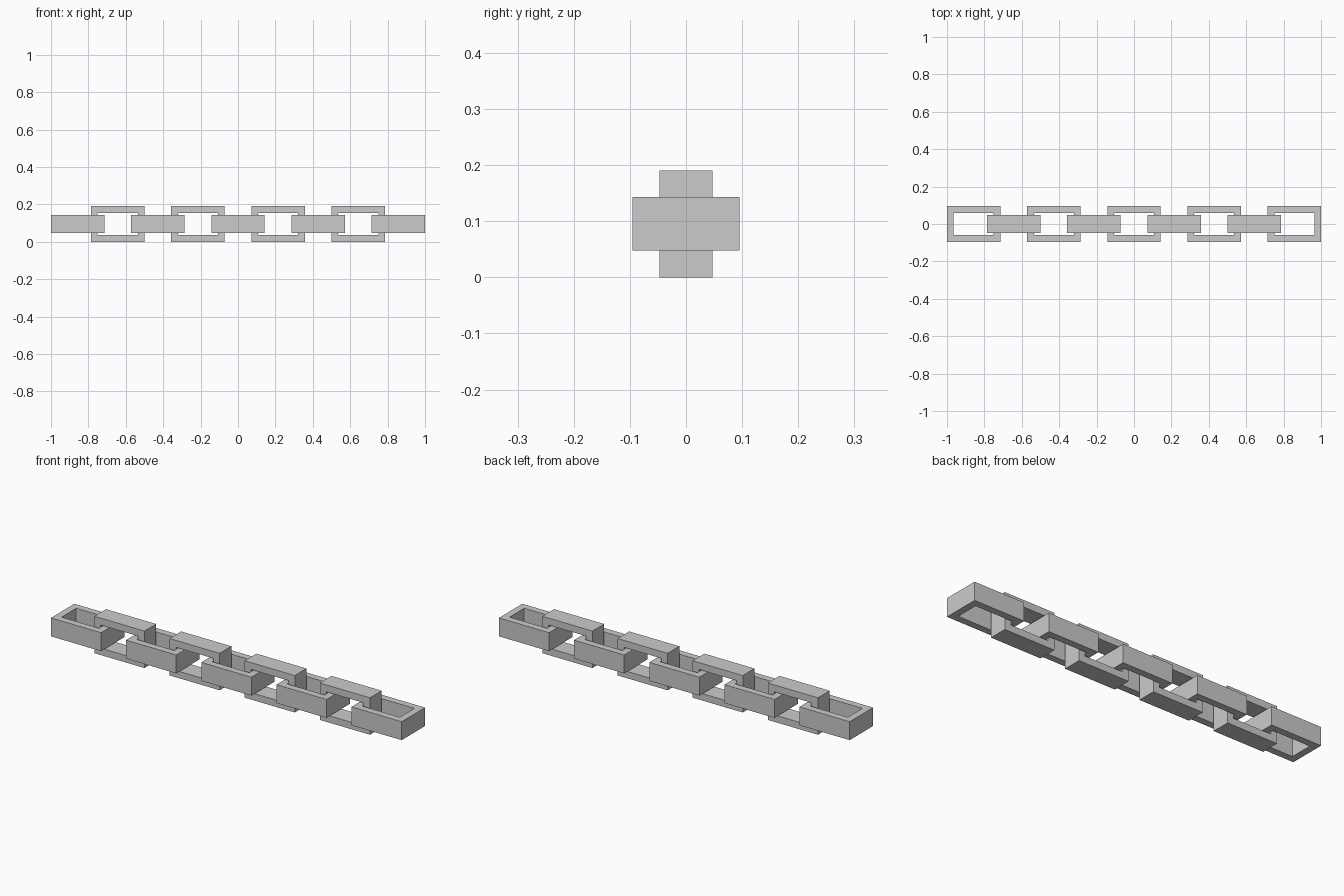
import bpy, bmesh
from math import pi

if "Cube" in bpy.data.objects:
    bpy.data.objects.remove(bpy.data.objects["Cube"])

COUNT = 9
LENGTH, WIDTH, DEPTH = 2 / 7, 4 / 21, 2 / 21   # outer size of one link
BAR = 1 / 28                                   # bar thickness
PITCH = LENGTH - 2 * BAR                       # neighbouring ends just touch


def link_mesh():
    """Rectangular ring lying flat, extruded to its depth."""
    bm = bmesh.new()
    corners = [(-1, -1), (1, -1), (1, 1), (-1, 1)]

    def loop(inset):
        return [bm.verts.new((sx * (LENGTH / 2 - inset), sy * (WIDTH / 2 - inset), -DEPTH / 2))
                for sx, sy in corners]

    outer, inner = loop(0), loop(BAR)
    for i in range(4):
        j = (i + 1) % 4
        bm.faces.new((outer[i], outer[j], inner[j], inner[i]))
    ring = bmesh.ops.extrude_face_region(bm, geom=bm.faces[:])
    top = [v for v in ring["geom"] if isinstance(v, bmesh.types.BMVert)]
    bmesh.ops.translate(bm, vec=(0, 0, DEPTH), verts=top)
    # make sure the ring is closed underneath
    bmesh.ops.recalc_face_normals(bm, faces=bm.faces)
    if any(e.is_boundary for e in bm.edges):
        for i in range(4):
            j = (i + 1) % 4
            bm.faces.new((outer[i], inner[i], inner[j], outer[j]))
        bmesh.ops.recalc_face_normals(bm, faces=bm.faces)
    mesh = bpy.data.meshes.new("chain_link")
    bm.to_mesh(mesh)
    bm.free()
    return mesh


# Chain: flat and upright links alternate
mesh = link_mesh()
for i in range(COUNT):
    kind = "upright_link" if i % 2 else "flat_link"
    link = bpy.data.objects.new(f"{kind}_{i + 1}", mesh)
    link.location = ((i - (COUNT - 1) / 2) * PITCH, 0, WIDTH / 2)
    link.rotation_euler.x = pi / 2 if i % 2 else 0
    bpy.context.collection.objects.link(link)
